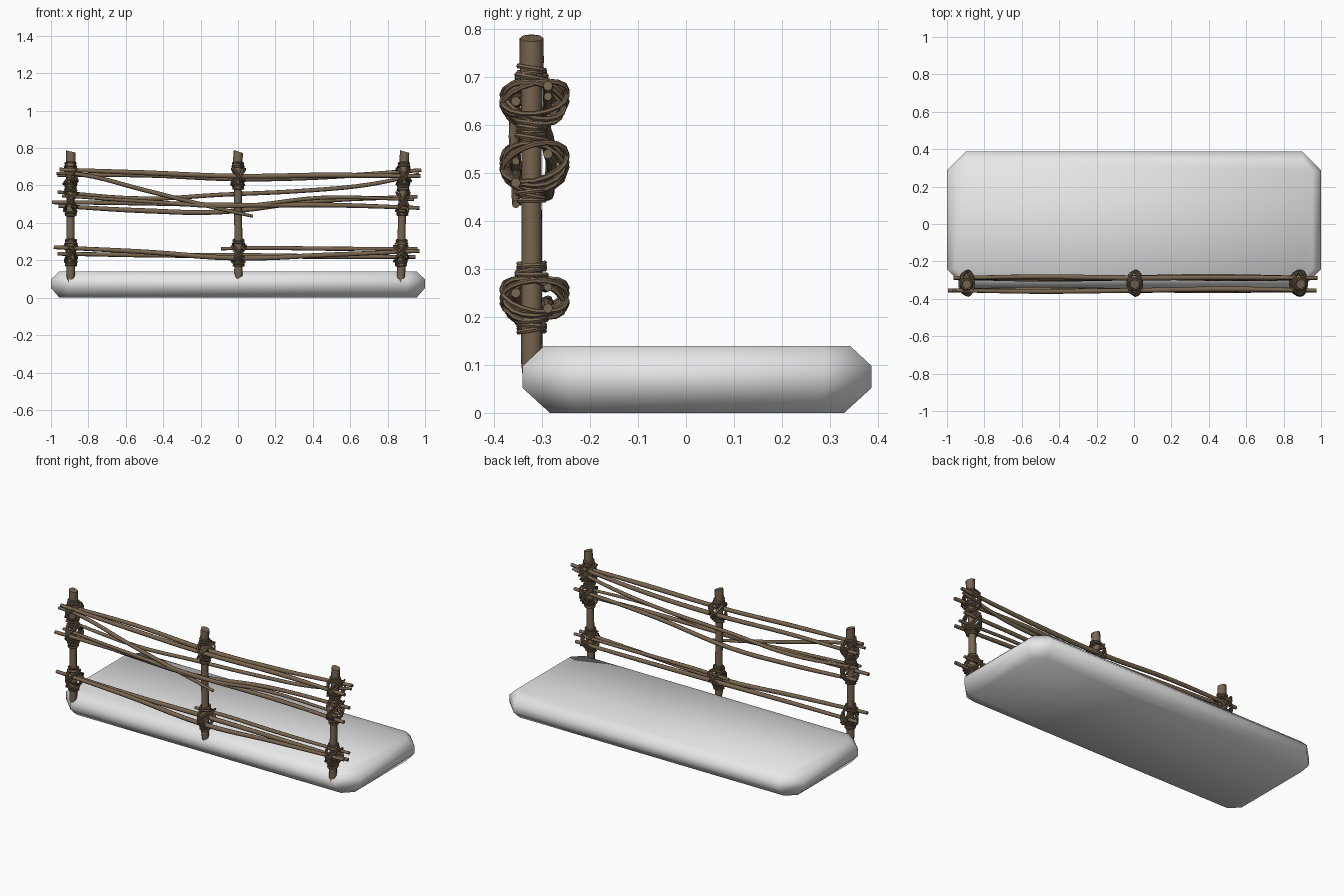
import bpy, bmesh, math, random
from mathutils import Vector

if "Cube" in bpy.data.objects:
    bpy.data.objects.remove(bpy.data.objects["Cube"])

random.seed(4)
PY = -0.322          # y of the fence line
FY, BY = -0.355, -0.288   # sticks in front of / behind the posts


def material(name, rgb):
    m = bpy.data.materials.new(name)
    m.diffuse_color = (*rgb, 1)
    m.use_nodes = True
    m.node_tree.nodes["Principled BSDF"].inputs["Base Color"].default_value = m.diffuse_color
    return m


wood = material("brown wood", (0.19, 0.135, 0.082))
stone = material("light grey", (0.8, 0.8, 0.8))


def finish(ob, mat, angle):
    ob.data.materials.clear()
    ob.data.materials.append(mat)
    bpy.ops.object.select_all(action='DESELECT')
    ob.select_set(True)
    bpy.context.view_layer.objects.active = ob
    if ob.type == 'CURVE':
        bpy.ops.object.convert(target='MESH')
    bpy.ops.object.shade_smooth_by_angle(angle=math.radians(angle))


def tubes(name, paths, radius, kind='POLY', closed=False, res=2, steps=4):
    """One object of round tubes; path points are (x, y, z, radius scale)."""
    cu = bpy.data.curves.new(name, 'CURVE')
    cu.dimensions = '3D'
    cu.bevel_depth = radius
    cu.bevel_resolution = res
    cu.resolution_u = steps
    cu.use_fill_caps = not closed
    for pts in paths:
        sp = cu.splines.new(kind)
        if kind == 'BEZIER':
            sp.bezier_points.add(len(pts) - 1)
            for b, p in zip(sp.bezier_points, pts):
                b.co = p[:3]
                b.radius = p[3]
                b.handle_left_type = b.handle_right_type = 'AUTO'
        else:
            sp.points.add(len(pts) - 1)
            for b, p in zip(sp.points, pts):
                b.co = (*p[:3], 1)
                b.radius = p[3]
        sp.use_cyclic_u = closed
    ob = bpy.data.objects.new(name, cu)
    bpy.context.collection.objects.link(ob)
    finish(ob, wood, 50)
    return ob


# Base slab: stacked octagon outlines, chamfered at top and bottom
bm = bmesh.new()
rings = []
for z, inset_x, inset_y in ((0, .045, .057), (.052, 0, 0), (.098, 0, 0), (.14, .045, .045)):
    x, y0, y1, c = 1 - inset_x, -0.341 + inset_y, 0.387 - inset_y, 0.1 - inset_x
    outline = [(x, y0 + c), (x, y1 - c), (x - c, y1), (c - x, y1),
               (-x, y1 - c), (-x, y0 + c), (c - x, y0), (x - c, y0)]
    rings.append([bm.verts.new((a, b, z)) for a, b in outline])
for lo, hi in zip(rings, rings[1:]):
    for i in range(8):
        j = (i + 1) % 8
        bm.faces.new((lo[i], lo[j], hi[j], hi[i]))
bm.faces.new(rings[0][::-1])
bm.faces.new(rings[-1])
me = bpy.data.meshes.new("base_slab")
bm.to_mesh(me)
bm.free()
slab = bpy.data.objects.new("base_slab", me)
bpy.context.collection.objects.link(slab)
finish(slab, stone, 60)

# Posts: slightly crooked, pointed foot, slanted top
posts = {"left": (-.892, -.896, .08), "middle": (.004, 0, .105), "right": (.868, .889, .065)}


def post_x(key, z):
    a, b, z0 = posts[key]
    return a + (b - a) * (z - z0) / (.79 - z0)


for key, (a, b, z0) in posts.items():
    path = []
    for t, r in ((0, .75), (.06, .95), (.2, .93), (.45, .9), (.7, .88), (.88, .98), (.93, 1.08), (1, 1.06)):
        z = z0 + (.782 - z0) * t
        path.append((post_x(key, z) + random.uniform(-.003, .003), PY, z, r))
    ob = tubes(key + "_post", [path], 0.0235)
    for v in ob.data.vertices:
        if v.co.z > .775:
            v.co.z -= (v.co.x - b) * .25
        elif v.co.z < z0 + .004:
            v.co.z += (v.co.x - a) * .5

# Sticks: (y, thickness, (x, z) points)
sticks = {
    "top_rail_back": (BY, 1, [(-.965, .655), (-.5, .655), (0, .636), (.45, .645), (.98, .682)]),
    "top_rail_front": (FY, 1, [(-.955, .685), (-.5, .668), (0, .65), (.5, .655), (.975, .65)]),
    "diagonal_stick": (FY, .8, [(-.97, .665), (-.85, .66), (-.5, .575), (-.2, .50), (.08, .435)]),
    "rising_stick": (BY, .85, [(-.965, .565), (-.5, .53), (-.1, .55), (.4, .575), (.7, .605), (.97, .66)]),
    "middle_rail_front": (FY, 1, [(-.995, .51), (-.5, .505), (0, .495), (.5, .495), (.97, .48)]),
    "middle_rail_back": (BY, 1, [(-.96, .49), (-.5, .465), (-.1, .458), (.4, .515), (.96, .54)]),
    "middle_rail_extra": (FY, .8, [(-.94, .545), (-.5, .515), (0, .49), (.45, .535), (.94, .525)]),
    "bottom_rail_front": (FY, 1, [(-.985, .27), (-.5, .245), (0, .212), (.5, .23), (.97, .25)]),
    "bottom_rail_back": (BY, 1, [(-.965, .235), (-.5, .228), (0, .225), (.5, .22), (.95, .218)]),
    "bottom_rail_short": (BY, .85, [(-.09, .262), (.1, .266), (.5, .262), (.96, .262)]),
}
for name, (y, k, pts) in sticks.items():
    n = len(pts) - 1
    path = []
    for i, (x, z) in enumerate(pts):
        near_post = min(abs(x - p) for p in (-.9, 0, .88)) < .12
        dy = 0 if near_post else random.uniform(-.008, .008)
        r = k * (.8 if i in (0, n) else random.uniform(.95, 1.15))
        path.append((x, y + dy, z, r))
    tubes(name, [path], 0.0128, 'BEZIER', steps=5)


# Rope lashings: tilted crossing loops plus rings on the post above and below
def lashing(name, key, zc, half):
    loops = []
    for side in (-1, 1):
        for k in range(3):
            w, d = .03 + random.uniform(-.004, .004), .058 + .005 * k
            h = half * (1.0 - .12 * k)
            tilt = random.uniform(-.018, .018)
            off = (k - 1) * .007
            loop = []
            for i in range(16):
                a = i * math.tau / 16
                s, c = math.sin(a), math.cos(a)
                loop.append((post_x(key, zc) + side * w * s + off, PY + .006 + d * c,
                             zc + h * s + tilt * c + off * .6, 1))
        # keep each side's loops in one list
            loops.append(loop)
        for k in range(3):
            z = zc + side * (half + .006 + .0095 * k)
            r = .0275 + .004 * (k == 0)
            t = random.uniform(-.006, .006)
            loops.append([(post_x(key, z) + r * math.cos(i * math.tau / 14),
                           PY + r * math.sin(i * math.tau / 14),
                           z + t * math.sin(i * math.tau / 14), 1) for i in range(14)])
    tubes(name, loops, 0.0055, closed=True, res=1)


for key in posts:
    lashing(key + "_top_lashing", key, .652, .042)
    lashing(key + "_bottom_lashing", key, .24, .042)
    if key != "middle":
        lashing(key + "_middle_lashing", key, .518, .05)
